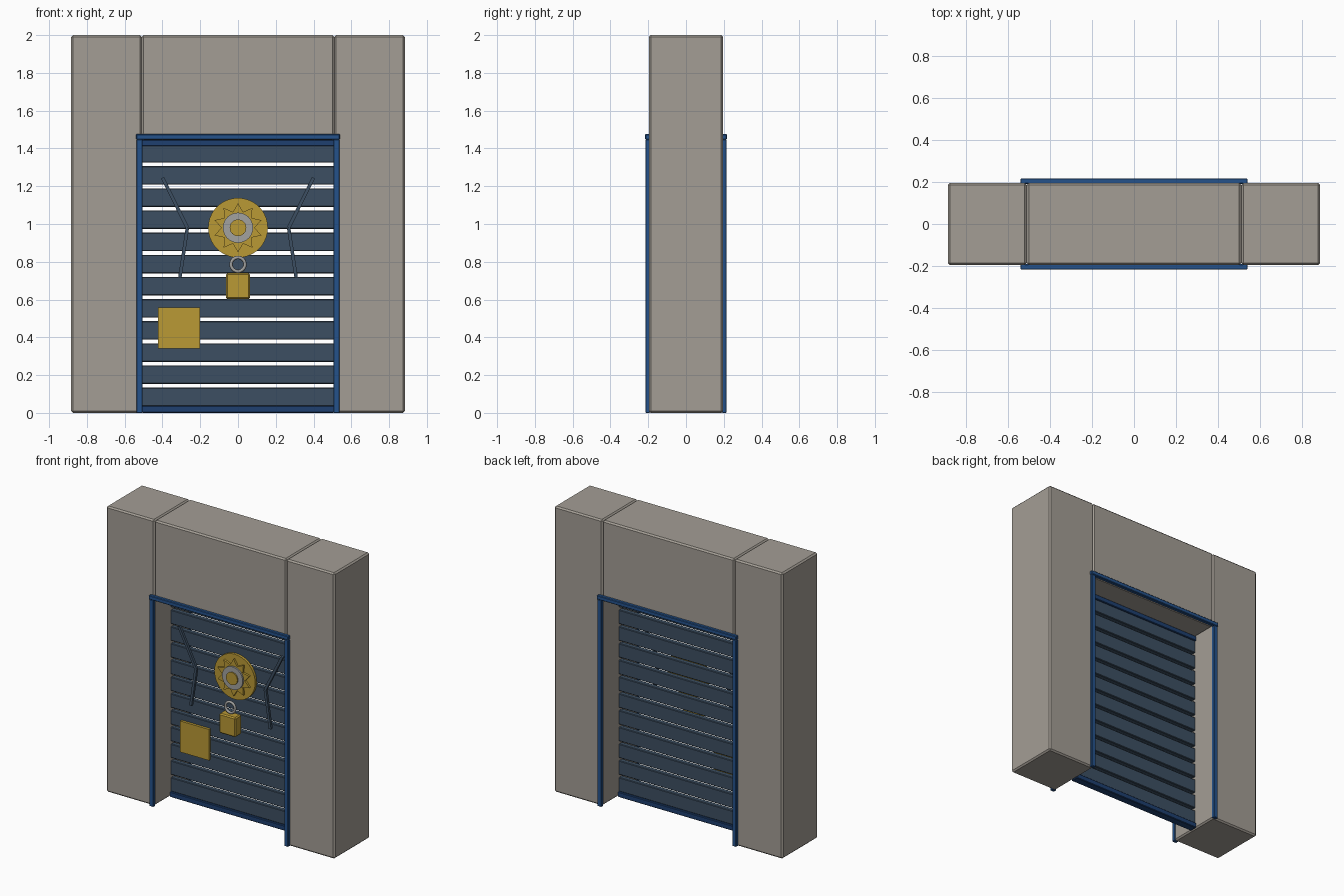
import bpy, bmesh
from math import sin, cos, pi
from mathutils import Vector, Matrix

cube = bpy.data.objects.get("Cube")
if cube:
    bpy.data.objects.remove(cube, do_unlink=True)


def material(name, r, g, b):
    m = bpy.data.materials.new(name)
    m.use_nodes = True
    m.diffuse_color = (r, g, b, 1)
    m.node_tree.nodes["Principled BSDF"].inputs["Base Color"].default_value = (r, g, b, 1)
    return m


STONE = material("warm grey stone", 0.37, 0.34, 0.30)
TRIM = material("blue trim", 0.018, 0.085, 0.26)
RAIL = material("dark blue rail", 0.013, 0.05, 0.16)
SLAT = material("slate blue", 0.046, 0.078, 0.122)
GOLD = material("gold", 0.49, 0.32, 0.035)
STEEL = material("grey steel", 0.36, 0.36, 0.35)


def finish(name, bm, mat, smooth=False):
    bmesh.ops.recalc_face_normals(bm, faces=bm.faces)
    mesh = bpy.data.meshes.new(name)
    bm.to_mesh(mesh)
    bm.free()
    mesh.materials.append(mat)
    if smooth:
        for p in mesh.polygons:
            p.use_smooth = len(p.vertices) == 4
    obj = bpy.data.objects.new(name, mesh)
    bpy.context.collection.objects.link(obj)
    return obj


def box(name, x, y, z, mat, bevel=0.0):
    """Box from (min, max) ranges, with an optional chamfer."""
    bm = bmesh.new()
    bmesh.ops.create_cube(bm, size=1)
    for v in bm.verts:
        v.co = [(r[0] + r[1]) / 2 + c * (r[1] - r[0]) for r, c in zip((x, y, z), v.co)]
    obj = finish(name, bm, mat)
    if bevel:
        mod = obj.modifiers.new("chamfer", "BEVEL")
        mod.width = bevel
        mod.segments = 1
    return obj


def plate(name, outline, front, back, mat):
    """Extrude an outline of (x, z) points between two depths."""
    bm = bmesh.new()
    face = bm.faces.new([bm.verts.new((x, front, z)) for x, z in outline])
    ext = bmesh.ops.extrude_face_region(bm, geom=[face])
    verts = [g for g in ext["geom"] if isinstance(g, bmesh.types.BMVert)]
    bmesh.ops.translate(bm, verts=verts, vec=(0, back - front, 0))
    return finish(name, bm, mat)


def star(radii, count, z):
    """Closed outline whose radius cycles through the given radii."""
    return [(radii[i % len(radii)] * sin(2 * pi * i / count),
             z + radii[i % len(radii)] * cos(2 * pi * i / count)) for i in range(count)]


# Stone surround
DEPTH = (-0.196, 0.196)
box("lintel", (-0.51, 0.51), DEPTH, (1.445, 2), STONE, 0.01)
for side, s in (("left", 1), ("right", -1)):
    box(side + "_pillar", sorted((s * 0.51, s * 0.884)), DEPTH, (0, 2), STONE, 0.01)

# Blue trim on both faces of the opening
for face, s in (("front", -1), ("back", 1)):
    y = sorted((s * 0.19, s * 0.214))
    for side, t in (("left", 1), ("right", -1)):
        box(f"{face}_{side}_trim", sorted((t * 0.506, t * 0.538)), y, (0, 1.447), TRIM, 0.003)
    box(face + "_top_trim", (-0.54, 0.54), sorted((s * 0.19, s * 0.217)), (1.447, 1.476), TRIM, 0.004)

# Shutter slats and end rails
PITCH = 0.1172
for i in range(12):
    z = 0.085 + i * PITCH
    box(f"shutter_slat_{i + 1}", (-0.51, 0.51), (-0.018, 0.018), (z - 0.049, z + 0.049), SLAT, 0.004)
box("bottom_rail", (-0.51, 0.51), (-0.028, 0.028), (0, 0.037), RAIL, 0.004)
box("top_rail", (-0.51, 0.51), (-0.028, 0.028), (1.412, 1.447), RAIL, 0.004)

# Round emblem: disc, ten-pointed star, ring and hub
Z = 0.98
plate("emblem_disc", star([0.158], 40, Z), -0.036, -0.016, GOLD)
plate("emblem_star", star([0.13, 0.088], 20, Z), -0.05, -0.03, GOLD)
plate("emblem_ring", star([0.08], 32, Z), -0.062, -0.03, STEEL)
plate("emblem_hub", star([0.044], 24, Z), -0.07, -0.03, GOLD)

# Padlock
box("padlock_body", (-0.064, 0.064), (-0.12, -0.052), (0.602, 0.74), GOLD, 0.008)
bm = bmesh.new()
centre = Vector((0, -0.085, 0.786))
loops = []
for i in range(24):
    a = 2 * pi * i / 24
    out = Vector((sin(a), 0, cos(a)))
    loops.append([bm.verts.new(centre + out * (0.037 + 0.009 * cos(b)) + Vector((0, 0.009 * sin(b), 0)))
                  for b in (2 * pi * k / 8 for k in range(8))])
for i in range(24):
    here, there = loops[i - 1], loops[i]
    for k in range(8):
        bm.faces.new((here[k - 1], here[k], there[k], there[k - 1]))
finish("padlock_shackle", bm, STEEL, smooth=True)

# Square notice plate
box("notice_plate", (-0.423, -0.2), (-0.036, -0.016), (0.341, 0.558), GOLD)

# Bent bars either side of the emblem
PATH = [Vector((0.4, -0.078, 1.245)), Vector((0.268, -0.078, 0.98)), Vector((0.308, -0.078, 0.715))]
for side, s in (("left", 1), ("right", -1)):
    for part, a, b in (("upper", PATH[0], PATH[1]), ("lower", PATH[1], PATH[2])):
        p, q = (Vector((s * v.x, v.y, v.z)) for v in (a, b))
        d = q - p
        bar = box(f"{side}_{part}_bar", (-0.009, 0.009), (-0.009, 0.009),
                  (-d.length / 2, d.length / 2), SLAT)
        bar.matrix_world = Matrix.Translation((p + q) / 2) @ d.to_track_quat("Z", "Y").to_matrix().to_4x4()
